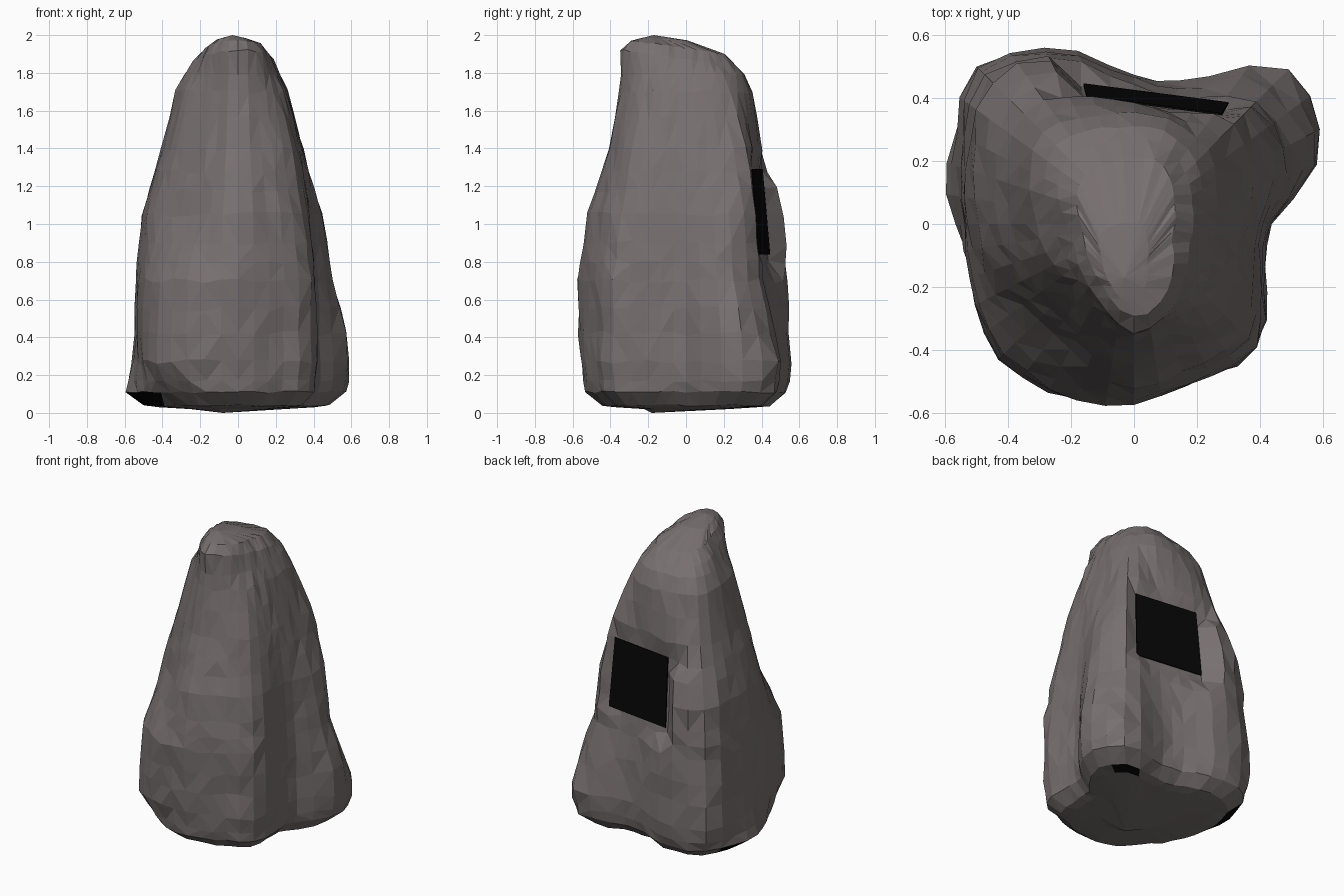
import bpy, bmesh, math, random
from mathutils import Vector

if "Cube" in bpy.data.objects:
    bpy.data.objects.remove(bpy.data.objects["Cube"])

random.seed(4)


def material(name, rgb):
    m = bpy.data.materials.new(name)
    m.diffuse_color = (*rgb, 1)
    m.use_nodes = True
    m.node_tree.nodes["Principled BSDF"].inputs["Base Color"].default_value = m.diffuse_color
    return m


stone = material("warm grey stone", (0.187, 0.161, 0.161))
black = material("black hollow", (0.002, 0.002, 0.002))

# Cross-sections: radius every 22.5 degrees, counter-clockwise from +x
BASE = [.44, .645, .69, .50, .47, .60, .70, .61, .54, .55, .60, .585, .55, .53, .555, .45]
LOW = [r * .96 for r in BASE]
LOW[7:12] = [.63, .57, .52, .51, .53]
LEVELS = [
    (0.04, [r * .84 for r in LOW]),
    (0.11, LOW),
    (0.25, BASE),
    (0.42, [.43, .63, .63, .48, .46, .59, .69, .595, .54, .55, .60, .59, .56, .53, .55, .45]),
    (0.70, [.42, .55, .55, .44, .44, .57, .67, .585, .54, .55, .575, .58, .57, .54, .545, .44]),
    (1.05, [.40, .48, .53, .40, .40, .56, .64, .54, .50, .46, .43, .46, .52, .49, .48, .41]),
    (1.40, [.34, .37, .45, .38, .38, .44, .50, .44, .39, .37, .35, .37, .41, .40, .40, .35]),
    (1.70, [.26, .28, .33, .35, .35, .37, .41, .36, .31, .29, .28, .30, .35, .33, .31, .27]),
    (1.87, [.19, .20, .23, .27, .27, .28, .30, .26, .21, .20, .23, .27, .345, .30, .23, .19]),
    (1.93, [.13, .14, .17, .21, .21, .21, .22, .20, .17, .17, .19, .23, .295, .25, .18, .13]),
]
# Heights of the finished rings
RINGS = [.04, .11, .17, .27, .42, .55, .70, .80, .90, 1.05, 1.18, 1.28, 1.40, 1.56, 1.70, 1.79, 1.87, 1.93]
SIDES = 40


def spline(a, b, c, d, t):
    return b + .5 * t * (c - a + t * (2 * a - 5 * b + 4 * c - d + t * (3 * (b - c) + d - a)))


def radius(z, side):
    i = max(k for k in range(len(LEVELS) - 1) if LEVELS[k][0] <= z)
    (z0, lo), (z1, hi) = LEVELS[i], LEVELS[i + 1]
    t = (z - z0) / (z1 - z0)
    k, f = divmod(side * 16 / SIDES, 1)
    k = int(k)
    ends = [spline(*[row[(k + j) % 16] for j in (-1, 0, 1, 2)], f) for row in (lo, hi)]
    return ends[0] * (1 - t) + ends[1] * t


def back_plane(x, z):
    # leaning plane of the dark opening
    return .38 - .13 * (x - .30) - .085 * (z - .84)


def hollow(x, y, z):
    # diamond-shaped recess in the back, around the opening
    beyond = max(0, .82 - z, z - 1.30)
    if y > 0 and beyond < .18 and -.22 - .02 + beyond < x < .31 - beyond:
        y = min(y, back_plane(x, z) - .012 + beyond * .3)
    return y


# Boulder: stacked irregular rings with a sloping crown
bm = bmesh.new()
rings = []
for z in RINGS:
    ring = []
    for s in range(SIDES):
        a = 2 * math.pi * s / SIDES
        r = radius(z, s) * random.uniform(.985, 1.015)
        x, y = r * math.cos(a), r * math.sin(a)
        h = z + (random.uniform(-.015, .015) if .2 < z < 1.75 else random.uniform(-.006, .006))
        if z > 1.8:
            h -= .15 * y
        ring.append(bm.verts.new((x, hollow(x, y, h), h)))
    rings.append(ring)
under = [[bm.verts.new((v.co.x * k, v.co.y * k, h)) for v in rings[0]]
         for k, h in ((.5, .02), (.84, .03))]
rings = under + rings
inner = [bm.verts.new((-.02 + v.co.x * .5, -.1 + v.co.y * .5, 1.985 - .03 * abs(v.co.y + .2)))
         for v in rings[-1]]
rings.append(inner)
for lo, hi in zip(rings, rings[1:]):
    for s in range(SIDES):
        n = (s + 1) % SIDES
        bm.faces.new((lo[s], lo[n], hi[n], hi[s]))
crown = bm.verts.new((-.03, -.17, 2.0))
foot = bm.verts.new((-.08, -.18, 0.0))
for s in range(SIDES):
    n = (s + 1) % SIDES
    bm.faces.new((inner[s], inner[n], crown))
    bm.faces.new((under[0][n], under[0][s], foot))
bmesh.ops.triangulate(bm, faces=bm.faces[:], quad_method='SHORT_EDGE')
bmesh.ops.recalc_face_normals(bm, faces=bm.faces[:])

# Dark chips along the lower left edge and beneath the back right lobe
for f in bm.faces:
    c = f.calc_center_median()
    angle = math.degrees(math.atan2(c.y, c.x)) % 360
    left_chip = .045 < c.z < .11 and 146 < angle < 212
    under_chip = c.z < .04 and (c.xy - Vector((.37, .34))).length < .085
    f.material_index = int(left_chip or under_chip)

mesh = bpy.data.meshes.new("boulder")
bm.to_mesh(mesh)
bm.free()
mesh.materials.append(stone)
mesh.materials.append(black)
boulder = bpy.data.objects.new("boulder", mesh)
bpy.context.collection.objects.link(boulder)

# Dark flat opening in the hollow of the back
corners = [(.30, .84), (-.16, .84), (-.15, 1.29), (.28, 1.29)]
mesh = bpy.data.meshes.new("back_opening")
mesh.from_pydata([(x, back_plane(x, z) + .006, z) for x, z in corners], [], [(0, 1, 2, 3)])
mesh.materials.append(black)
opening = bpy.data.objects.new("back_opening", mesh)
bpy.context.collection.objects.link(opening)
thick = opening.modifiers.new("thickness", 'SOLIDIFY')
thick.thickness = .006
